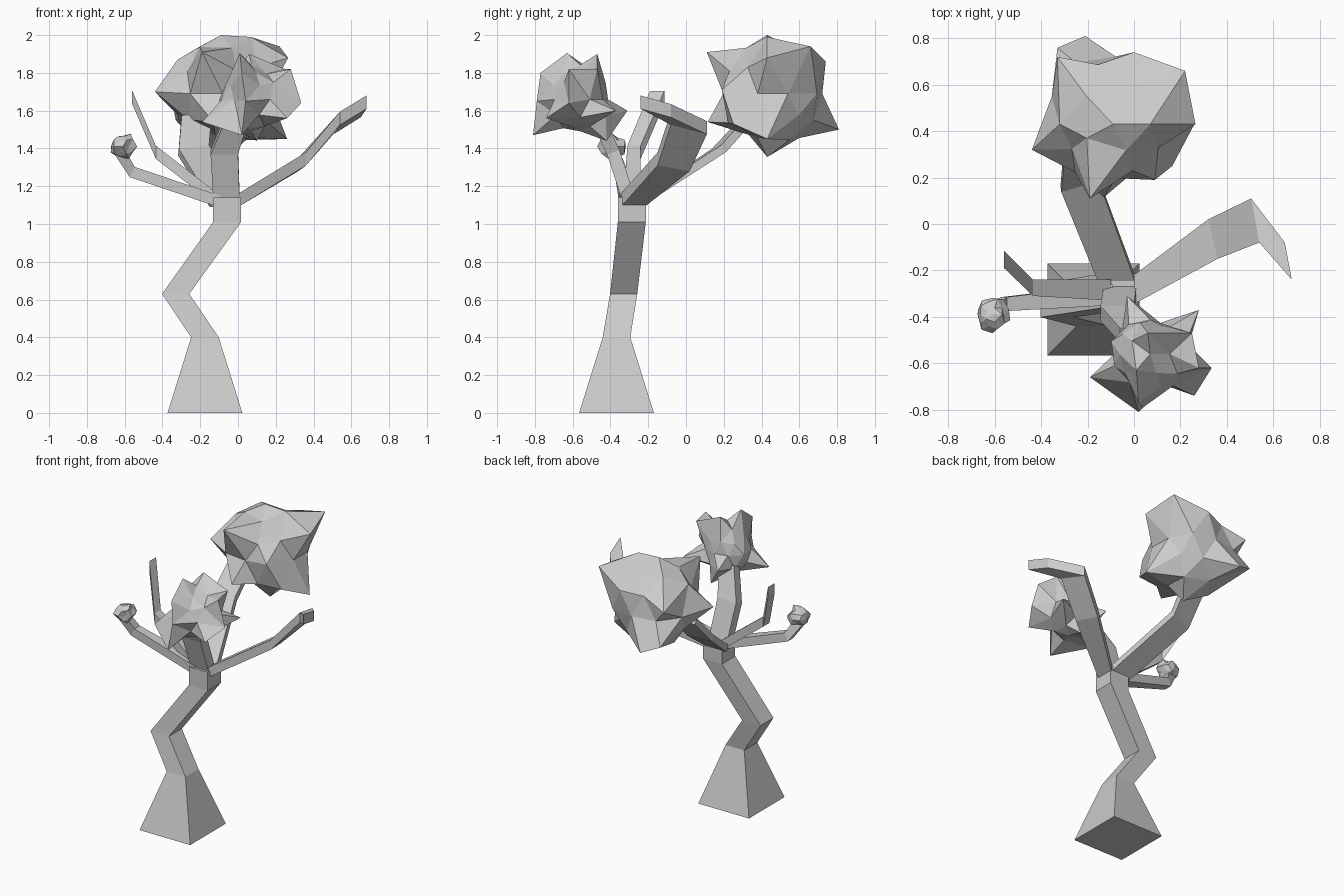
import bpy, bmesh, random
from mathutils import Vector

random.seed(4)


def finish(name, bm):
    bmesh.ops.recalc_face_normals(bm, faces=bm.faces)
    me = bpy.data.meshes.new(name)
    bm.to_mesh(me)
    bm.free()
    ob = bpy.data.objects.new(name, me)
    bpy.context.collection.objects.link(ob)
    return ob


def skin(name, rings):
    """Bridge four-sided rings and cap both ends."""
    bm = bmesh.new()
    loops = [[bm.verts.new(p) for p in r] for r in rings]
    for a, b in zip(loops, loops[1:]):
        for i in range(4):
            j = (i + 1) % 4
            bm.faces.new((a[i], a[j], b[j], b[i]))
    bm.faces.new(loops[0])
    bm.faces.new(loops[-1])
    return finish(name, bm)


def limb(name, edges, thick, up=None):
    """Flat branch: each station gives its left and right edge midpoints."""
    edges = [(Vector(e[:3]), Vector(e[3:])) for e in edges]
    mids = [(p + q) / 2 for p, q in edges]
    rings = []
    for i, (p, q) in enumerate(edges):
        tan = mids[min(i + 1, len(mids) - 1)] - mids[max(i - 1, 0)]
        n = (Vector(up) if up else tan.cross(q - p).normalized()) * thick / 2
        rings.append([p + n, q + n, q - n, p - n])
    return skin(name, rings)


def foliage(name, centre, radius, jitter, targets=()):
    """Jittered icosphere with its nearest vertices pulled to feature points."""
    c = Vector(centre)
    bm = bmesh.new()
    bmesh.ops.create_icosphere(bm, subdivisions=2, radius=1)
    free = list(bm.verts)
    for t in targets:
        d = (Vector(t) - c).normalized()
        v = max(free, key=lambda w: w.co.normalized().dot(d))
        free.remove(v)
        v.co = Vector(t)
    for v in free:
        v.co = c + v.co * radius * random.uniform(1 - jitter, 1 + jitter)
    return finish(name, bm)


# Crooked square trunk: centre x, y, z and half width
trunk = [(-0.175, -0.368, 0, 0.198), (-0.175, -0.368, 0.40, 0.073),
         (-0.33, -0.33, 0.63, 0.072), (-0.058, -0.287, 1.01, 0.074),
         (-0.058, -0.287, 1.14, 0.074)]
skin("trunk", [[(x + sx * h, y + sy * h, z) for sx, sy in
                ((-1, -1), (1, -1), (1, 1), (-1, 1))] for x, y, z, h in trunk])

# Branches
limb("right_branch", [(0.0, -0.22, 1.125, 0.0, -0.345, 1.125),
                      (0.32, 0.02, 1.315, 0.36, -0.15, 1.345),
                      (0.505, 0.11, 1.51, 0.54, -0.08, 1.56),
                      (0.65, -0.08, 1.60, 0.68, -0.24, 1.645)],
     0.07, up=(0, 0, 1))
limb("back_branch", [(-0.15, -0.25, 1.11, 0.01, -0.25, 1.11),
                     (-0.315, 0.15, 1.38, -0.155, 0.20, 1.40),
                     (-0.30, 0.32, 1.56, -0.14, 0.36, 1.58)], 0.045)
limb("front_branch", [(-0.13, -0.30, 1.12, 0.01, -0.30, 1.12),
                      (-0.145, -0.385, 1.38, 0.0, -0.385, 1.38),
                      (-0.06, -0.48, 1.58, 0.06, -0.48, 1.58)], 0.07)
limb("left_low_branch", [(-0.10, -0.35, 1.12, -0.10, -0.26, 1.12),
                         (-0.56, -0.375, 1.275, -0.56, -0.315, 1.275),
                         (-0.625, -0.41, 1.38, -0.625, -0.36, 1.38)], 0.06)
limb("left_high_branch", [(-0.10, -0.33, 1.12, -0.10, -0.24, 1.12),
                          (-0.435, -0.31, 1.38, -0.435, -0.24, 1.38),
                          (-0.56, -0.19, 1.67, -0.56, -0.115, 1.67)],
     0.07, up=(0, 0, 1))

# Leaf clumps
foliage("back_foliage", (-0.08, 0.46, 1.69), 0.275, 0.08, [
    (-0.19, 0.11, 1.91), (-0.44, 0.32, 1.70), (-0.21, 0.81, 1.50),
    (-0.09, 0.43, 2.0), (0.07, 0.43, 1.99), (0.265, 0.43, 1.88),
    (0.22, 0.66, 1.94), (0.0, 0.74, 1.86), (-0.33, 0.76, 1.55),
    (-0.13, 0.115, 1.54), (0.165, 0.25, 1.53), (-0.05, 0.43, 1.355),
    (0.26, 0.43, 1.45), (-0.32, 0.43, 1.87), (-0.33, 0.72, 1.78),
    (0.09, 0.19, 1.71)])
foliage("front_foliage", (0.07, -0.56, 1.66), 0.165, 0.12, [
    (0.01, -0.63, 1.905), (0.06, -0.47, 1.90), (0.28, -0.37, 1.60),
    (0.335, -0.62, 1.64), (0.26, -0.74, 1.56), (0.02, -0.81, 1.47),
    (0.04, -0.79, 1.65), (-0.19, -0.66, 1.54), (-0.03, -0.31, 1.60),
    (0.10, -0.42, 1.44), (0.02, -0.77, 1.80), (0.28, -0.62, 1.82),
    (0.25, -0.47, 1.82)])
foliage("bud", (-0.61, -0.39, 1.41), 0.068, 0.2)
